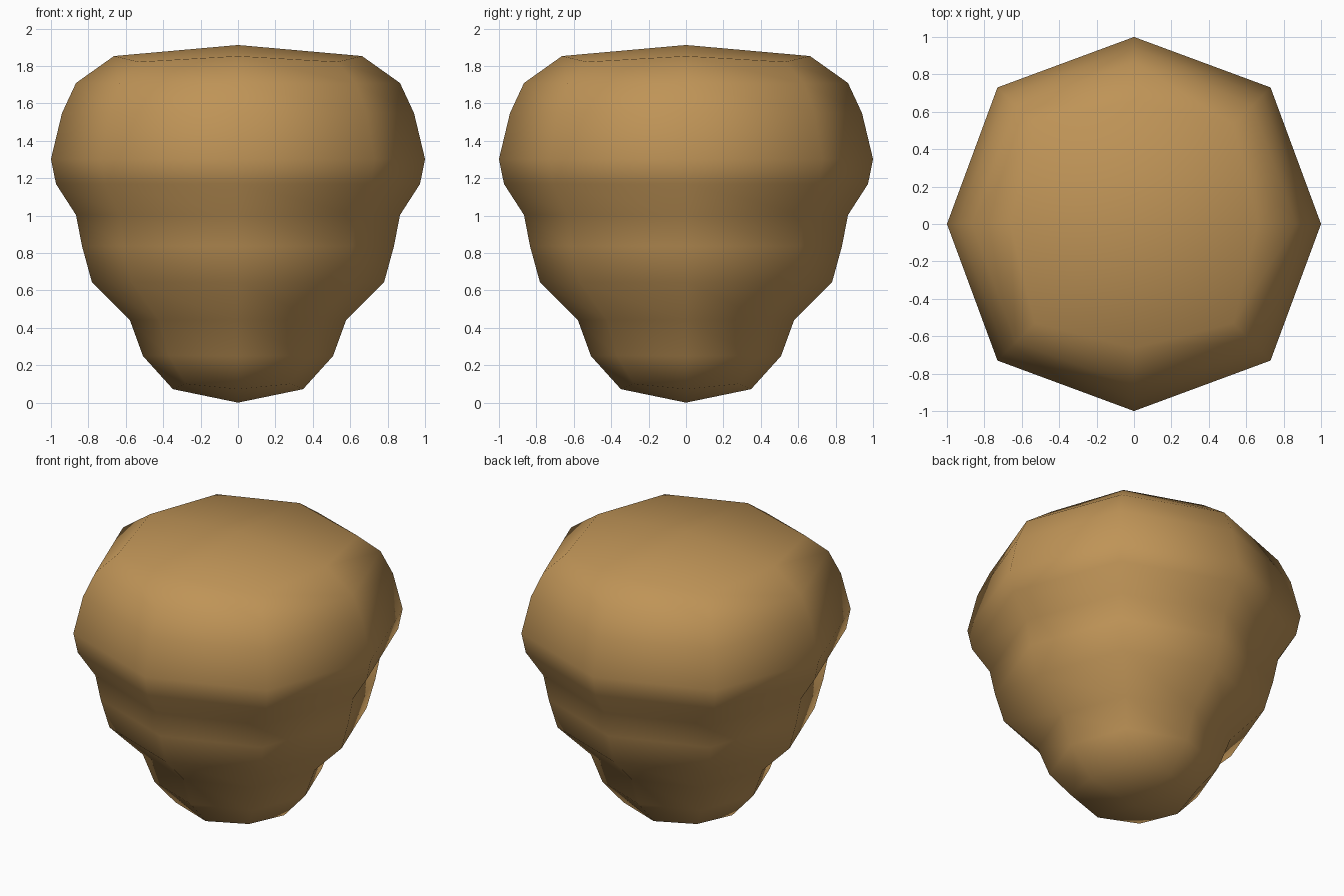
import bpy, bmesh

if "Cube" in bpy.data.objects:
    bpy.data.objects.remove(bpy.data.objects["Cube"])

# Half profile, top to bottom: (side radius, side z, corner ratio, corner z)
PROFILE = [
    (0.663, 1.853, 0.80, 1.822),
    (0.866, 1.709, 0.73, 1.705),
    (0.941, 1.548, 0.73, 1.548),
    (1.000, 1.302, 0.73, 1.302),
    (0.973, 1.169, 0.73, 1.169),
    (0.866, 1.003, 0.73, 1.003),
    (0.834, 0.837, 0.73, 0.837),
    (0.781, 0.644, 0.73, 0.644),
    (0.578, 0.441, 0.73, 0.441),
    (0.508, 0.249, 0.73, 0.251),
    (0.348, 0.072, 0.80, 0.100),
]
TOP_Z, BOTTOM_Z = 1.912, 0.0
DIRECTIONS = [(1, 0), (1, 1), (0, 1), (-1, 1), (-1, 0), (-1, -1), (0, -1), (1, -1)]

bm = bmesh.new()

# Eight-sided rounded-square rings
rings = []
for r, z, ratio, corner_z in PROFILE:
    ring = []
    for dx, dy in DIRECTIONS:
        corner = dx != 0 and dy != 0
        k = r * ratio if corner else r
        ring.append(bm.verts.new((dx * k, dy * k, corner_z if corner else z)))
    rings.append(ring)

# Side walls
for upper, lower in zip(rings, rings[1:]):
    for i in range(8):
        j = (i + 1) % 8
        bm.faces.new((upper[i], lower[i], lower[j], upper[j]))

# Top and bottom caps, four quads each
for ring, z in ((rings[0], TOP_Z), (rings[-1], BOTTOM_Z)):
    centre = bm.verts.new((0, 0, z))
    for i in range(0, 8, 2):
        bm.faces.new((centre, ring[i], ring[i + 1], ring[(i + 2) % 8]))

bmesh.ops.recalc_face_normals(bm, faces=bm.faces)
for face in bm.faces:
    face.smooth = True

mesh = bpy.data.meshes.new("rounded_stump")
bm.to_mesh(mesh)
bm.free()

# Single tan brown colour
brown = bpy.data.materials.new("tan brown")
brown.diffuse_color = (0.52, 0.295, 0.095, 1)
brown.use_nodes = True
brown.node_tree.nodes["Principled BSDF"].inputs["Base Color"].default_value = brown.diffuse_color
mesh.materials.append(brown)

body = bpy.data.objects.new("rounded_stump", mesh)
bpy.context.collection.objects.link(body)
